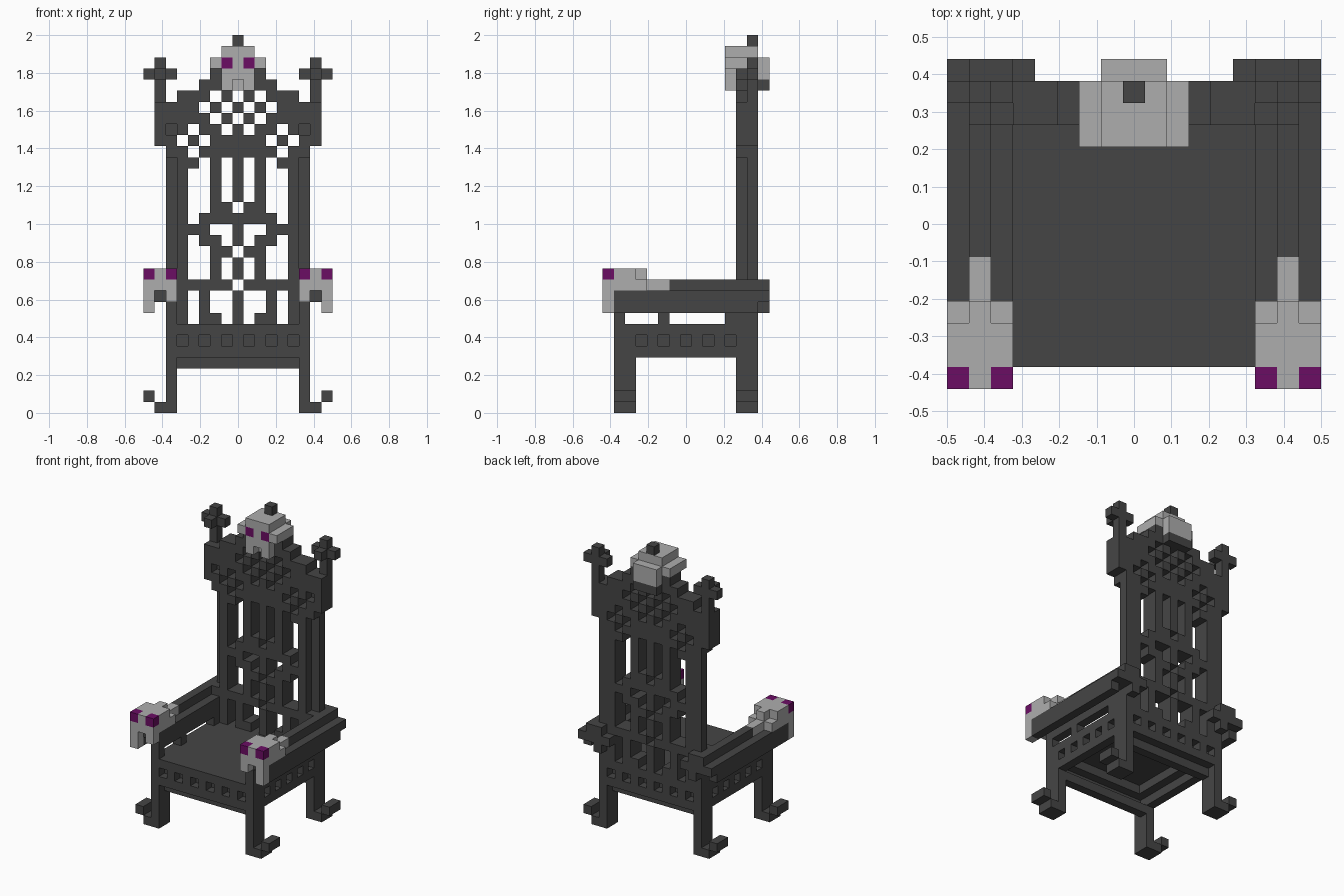
import bpy
import bmesh

cube = bpy.data.objects.get("Cube")
if cube:
    bpy.data.objects.remove(cube, do_unlink=True)

U = 1 / 17  # size of one block


def material(name, rgb):
    m = bpy.data.materials.new(name)
    m.use_nodes = True
    m.diffuse_color = (*rgb, 1)
    bsdf = m.node_tree.nodes["Principled BSDF"]
    bsdf.inputs["Base Color"].default_value = (*rgb, 1)
    bsdf.inputs["Roughness"].default_value = 0.9
    return m


DARK = material("dark iron", (0.06, 0.06, 0.06))
BONE = material("pale grey bone", (0.42, 0.42, 0.42))
GEM = material("purple eye", (0.147, 0.004, 0.127))


def box(x0, x1, y0, y1, z0, z1):
    """Set of block cells, with inclusive limits."""
    return {(x, y, z) for x in range(x0, x1 + 1)
            for y in range(y0, y1 + 1) for z in range(z0, z1 + 1)}


def mirrored(cells):
    return cells | {(16 - x, y, z) for x, y, z in cells}


def part(name, cells, mat):
    """Outer shell of a set of cells, flat areas merged."""
    bm = bmesh.new()
    cache = {}

    def vert(p):
        if p not in cache:
            cache[p] = bm.verts.new(((p[0] - 8.5) * U, (p[1] - 7.5) * U, p[2] * U))
        return cache[p]

    for c in sorted(cells):
        for axis in range(3):
            for side in (0, 1):
                n = list(c)
                n[axis] += 2 * side - 1
                if tuple(n) in cells:
                    continue
                a, b = (axis + 1) % 3, (axis + 2) % 3
                loop = []
                for da, db in ((0, 0), (1, 0), (1, 1), (0, 1)):
                    p = list(c)
                    p[axis] += side
                    p[a] += da
                    p[b] += db
                    loop.append(vert(tuple(p)))
                bm.faces.new(loop if side else loop[::-1])
    bmesh.ops.dissolve_limit(bm, angle_limit=0.01, verts=bm.verts[:], edges=bm.edges[:])
    me = bpy.data.meshes.new(name)
    bm.to_mesh(me)
    bm.free()
    me.materials.append(mat)
    ob = bpy.data.objects.new(name, me)
    bpy.context.collection.objects.link(ob)
    return ob


# Seat: pierced outer frame with a stepped underside
seat = box(2, 14, 1, 13, 5, 7) - box(3, 13, 2, 12, 5, 5) - box(4, 12, 3, 11, 5, 6)
for i in range(3, 14, 2):
    seat -= {(i, 1, 6), (i, 13, 6)}
for j in range(3, 12, 2):
    seat -= {(2, j, 6), (14, j, 6)}
part("seat", seat, DARK)
part("under_rails", box(3, 13, 2, 2, 4, 4) | box(3, 13, 12, 12, 4, 4), DARK)

# Legs with outward curled feet
for name, j in (("front_legs", 1), ("back_legs", 12)):
    leg = box(2, 2, j, j + 1, 0, 4) | box(1, 1, j, j + 1, 0, 0) | box(0, 0, j, j + 1, 1, 1)
    part(name, mirrored(leg), DARK)

# Armrests: hollow rail, top ridge, support posts and a rear scroll
arm = box(0, 2, 1, 13, 10, 10) | box(0, 0, 1, 13, 9, 9) | box(2, 2, 1, 13, 9, 9)
arm |= box(1, 1, 6, 14, 11, 11)
for j in (1, 5, 11):
    arm.add((2, j, 8))
arm |= box(0, 3, 14, 14, 10, 10) | {(2, 14, 9), (2, 14, 11)}
part("armrests", mirrored(arm), DARK)

# Small skulls on the arm fronts
eyes = {(0, 0, 12), (2, 0, 12)}
skull = box(0, 2, 0, 2, 11, 12) | box(0, 2, 3, 3, 11, 11) | {(1, 3, 12)}
skull |= {(0, 0, 10), (2, 0, 10), (0, 0, 9)} | box(1, 1, 4, 5, 11, 11)
part("arm_skulls", mirrored(skull - eyes), BONE)
part("arm_skull_eyes", mirrored(eyes), GEM)

# Back posts, shoulders and cross finials
posts = box(3, 3, 12, 13, 8, 23) | box(2, 2, 13, 13, 8, 23) | box(2, 2, 12, 12, 8, 11)
posts |= box(1, 3, 12, 13, 24, 27) - {(3, 12, 24), (3, 13, 24), (2, 12, 25)}
posts |= box(2, 2, 12, 13, 23, 23) | box(3, 3, 12, 13, 28, 28)
part("back_posts", mirrored(posts), DARK)
finial = box(1, 1, 13, 13, 28, 31) | box(0, 2, 13, 13, 30, 30) | {(1, 12, 30)}
part("finials", mirrored(finial), DARK)

# Pierced tracery: columns 4 to 8 of each row, bottom to top, then mirrored
ROWS = [".##.#", ".#..#", ".#..#", "####.",            # base
        "..#.#", "..#.#", "..##.", ".##.#",            # lower bars
        "##..#", ".####", "..##.",                     # diamond
        "..#.#", "..#.#", "..#.#", "#.#.#", ".####",   # upper bars
        "#.###", ".##.#", "##.#.", "#.#.#", "##.#.",   # crest
        ".####", "..###"]
tracery = set()
for k, row in enumerate(ROWS):
    for i, ch in enumerate(row):
        if ch == "#":
            tracery |= box(4 + i, 4 + i, 13 if k > 20 and i > 2 else 12, 13, 8 + k, 8 + k)
tracery |= box(7, 8, 14, 14, 29, 29)
# Keep the space of the large skull free
tracery -= box(7, 9, 11, 12, 29, 32) | box(7, 9, 13, 13, 30, 30)
part("back_tracery", mirrored(tracery), DARK)

# Large skull on the crest
big_eyes = {(7, 11, 31), (9, 11, 31)}
big = box(7, 9, 11, 13, 30, 32) | box(6, 10, 11, 13, 31, 31)
big |= box(7, 9, 14, 14, 30, 31) | box(7, 9, 11, 12, 29, 29)
big -= big_eyes | {(8, 11, 29)}
part("crest_skull", big, BONE)
part("crest_skull_eyes", big_eyes, GEM)
part("crest_knob", {(8, 13, 33)}, DARK)
